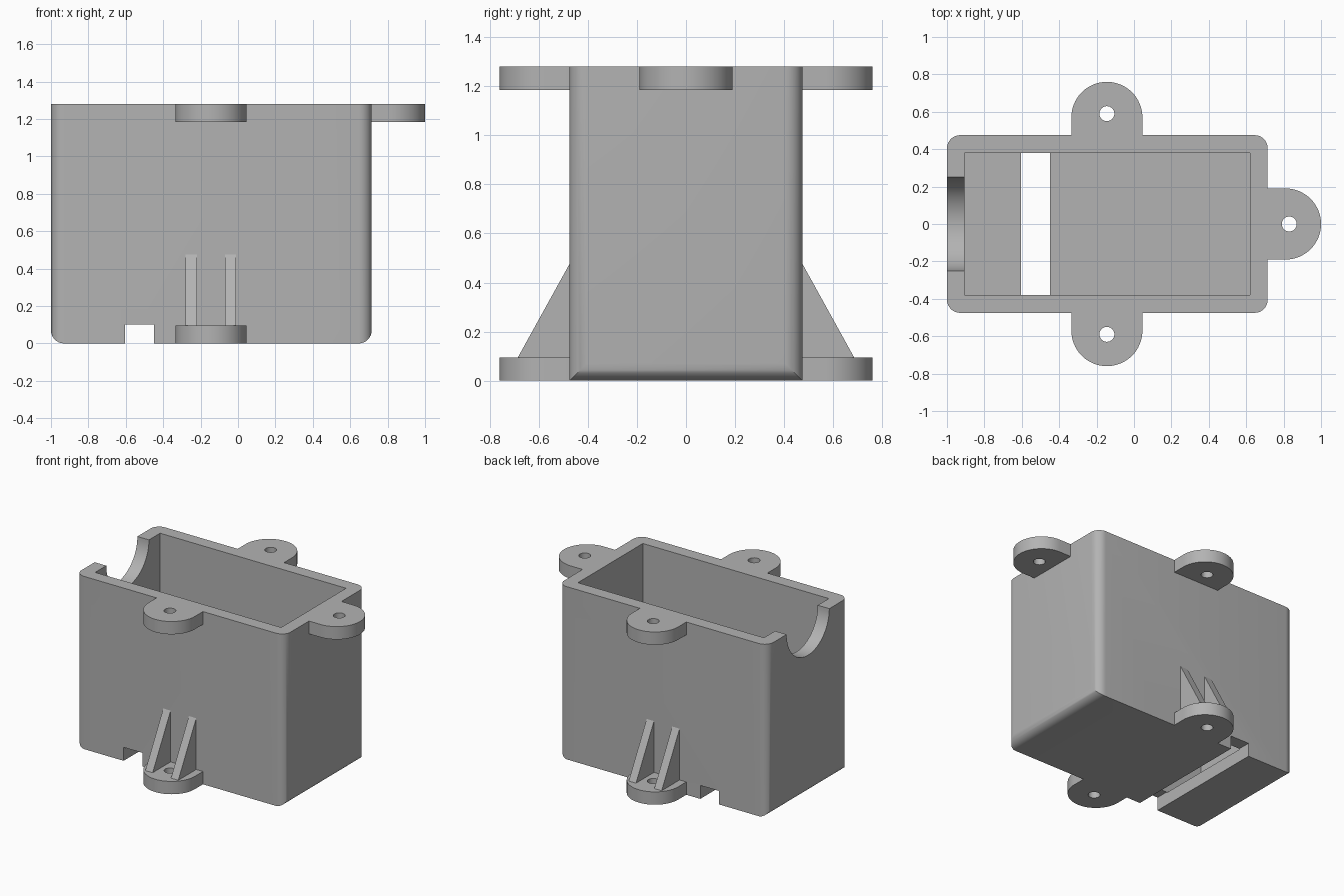
import bpy
import bmesh
from math import cos, sin, pi
from mathutils import Matrix, Vector

if "Cube" in bpy.data.objects:
    bpy.data.objects.remove(bpy.data.objects["Cube"], do_unlink=True)

grey = bpy.data.materials.new("matte grey")
grey.use_nodes = True
grey.diffuse_color = (0.45, 0.45, 0.45, 1)
grey.node_tree.nodes["Principled BSDF"].inputs["Base Color"].default_value = grey.diffuse_color

HEIGHT, FLOOR = 1.28, 0.095
LEFT, RIGHT, HALF = -1.0, 0.715, 0.475
WALL, ROUND = 0.095, 0.07
TAB_X, TAB_R, TAB_T = -0.145, 0.19, 0.095

# Plane directions: outline u, outline v, extrusion
PLANES = {
    "Z": (Vector((1, 0, 0)), Vector((0, 1, 0)), Vector((0, 0, 1))),
    "Y": (Vector((1, 0, 0)), Vector((0, 0, 1)), Vector((0, 1, 0))),
    "X": (Vector((0, 1, 0)), Vector((0, 0, 1)), Vector((1, 0, 0))),
}


def arc(cx, cy, r, start, end, steps):
    angles = [start + (end - start) * i / steps for i in range(steps + 1)]
    return [(cx + r * cos(a), cy + r * sin(a)) for a in angles]


def prism(name, outline, axis, low, high):
    """Extrude a closed outline along an axis."""
    u, v, w = PLANES[axis]
    bm = bmesh.new()
    face = bm.faces.new([bm.verts.new(u * a + v * b + w * low) for a, b in outline])
    new = bmesh.ops.extrude_face_region(bm, geom=[face])["geom"]
    moved = [g for g in new if isinstance(g, bmesh.types.BMVert)]
    bmesh.ops.translate(bm, verts=moved, vec=w * (high - low))
    bmesh.ops.recalc_face_normals(bm, faces=bm.faces)
    mesh = bpy.data.meshes.new(name)
    bm.to_mesh(mesh)
    bm.free()
    mesh.materials.append(grey)
    obj = bpy.data.objects.new(name, mesh)
    bpy.context.collection.objects.link(obj)
    return obj


def rect(a, b, c, d):
    return [(a, c), (b, c), (b, d), (a, d)]


def combine(obj, tool, operation="DIFFERENCE"):
    """Apply a boolean and discard the tool."""
    mod = obj.modifiers.new("cut", "BOOLEAN")
    mod.operation, mod.object, mod.solver = operation, tool, "EXACT"
    select(obj)
    bpy.ops.object.modifier_apply(modifier=mod.name)
    bpy.data.objects.remove(tool, do_unlink=True)


def select(obj):
    bpy.ops.object.select_all(action="DESELECT")
    obj.select_set(True)
    bpy.context.view_layer.objects.active = obj


def smooth(obj):
    select(obj)
    bpy.ops.object.shade_smooth_by_angle(angle=pi / 6)


# Housing: rounded plan, with the two end edges of the base rounded as well
plan = []
for i, (x, y) in enumerate([(RIGHT - ROUND, HALF - ROUND), (LEFT + ROUND, HALF - ROUND),
                            (LEFT + ROUND, ROUND - HALF), (RIGHT - ROUND, ROUND - HALF)]):
    plan += arc(x, y, ROUND, i * pi / 2, (i + 1) * pi / 2, 8)
housing = prism("housing", plan, "Z", 0, HEIGHT)
side = [(RIGHT + 0.1, HEIGHT + 0.1), (LEFT - 0.1, HEIGHT + 0.1), (LEFT - 0.1, ROUND)]
side += arc(LEFT + ROUND, ROUND, ROUND, pi, 1.5 * pi, 8)
side += arc(RIGHT - ROUND, ROUND, ROUND, 1.5 * pi, 2 * pi, 8) + [(RIGHT + 0.1, ROUND)]
combine(housing, prism("side_profile", side, "Y", -1, 1), "INTERSECT")

# Cavity, cross slot under the base, and half-round notch in the end wall
inner = HALF - WALL
combine(housing, prism("cavity", rect(LEFT + WALL, RIGHT - WALL, -inner, inner), "Z", FLOOR, 2))
combine(housing, prism("slot", rect(-0.605, -0.45, -0.1, 0.1), "Y", -1, 1))
combine(housing, prism("notch", arc(0, HEIGHT, 0.25, 0, 2 * pi, 64)[:-1], "X", LEFT - 0.1, LEFT + 0.15))
smooth(housing)


def tab(name, wall_point, angle, low):
    """Rounded screw tab growing outward from a wall."""
    outline = [(0, -TAB_R)] + arc(0.095, 0, TAB_R, -pi / 2, pi / 2, 32) + [(0, TAB_R)]
    obj = prism(name, outline, "Z", low, low + TAB_T)
    hole = arc(0.115, 0, 0.04, 0, 2 * pi, 32)[:-1]
    combine(obj, prism("screw_hole", hole, "Z", low - 0.1, low + 0.2))
    obj.data.transform(Matrix.Translation((*wall_point, 0)) @ Matrix.Rotation(angle, 4, "Z"))
    smooth(obj)


# Screw tabs and the paired ribs that brace the lower ones
top = HEIGHT - TAB_T
tab("end_upper_tab", (RIGHT, 0), 0, top)
for label, s in (("front", -1), ("back", 1)):
    tab(label + "_upper_tab", (TAB_X, s * HALF), s * pi / 2, top)
    tab(label + "_lower_tab", (TAB_X, s * HALF), s * pi / 2, 0)
    triangle = [(s * HALF, TAB_T), (s * 0.685, TAB_T), (s * HALF, 0.475)]
    for which, x in (("right", -0.28), ("left", -0.07)):
        prism(f"{label}_{which}_rib", triangle, "X", x, x + 0.06)
